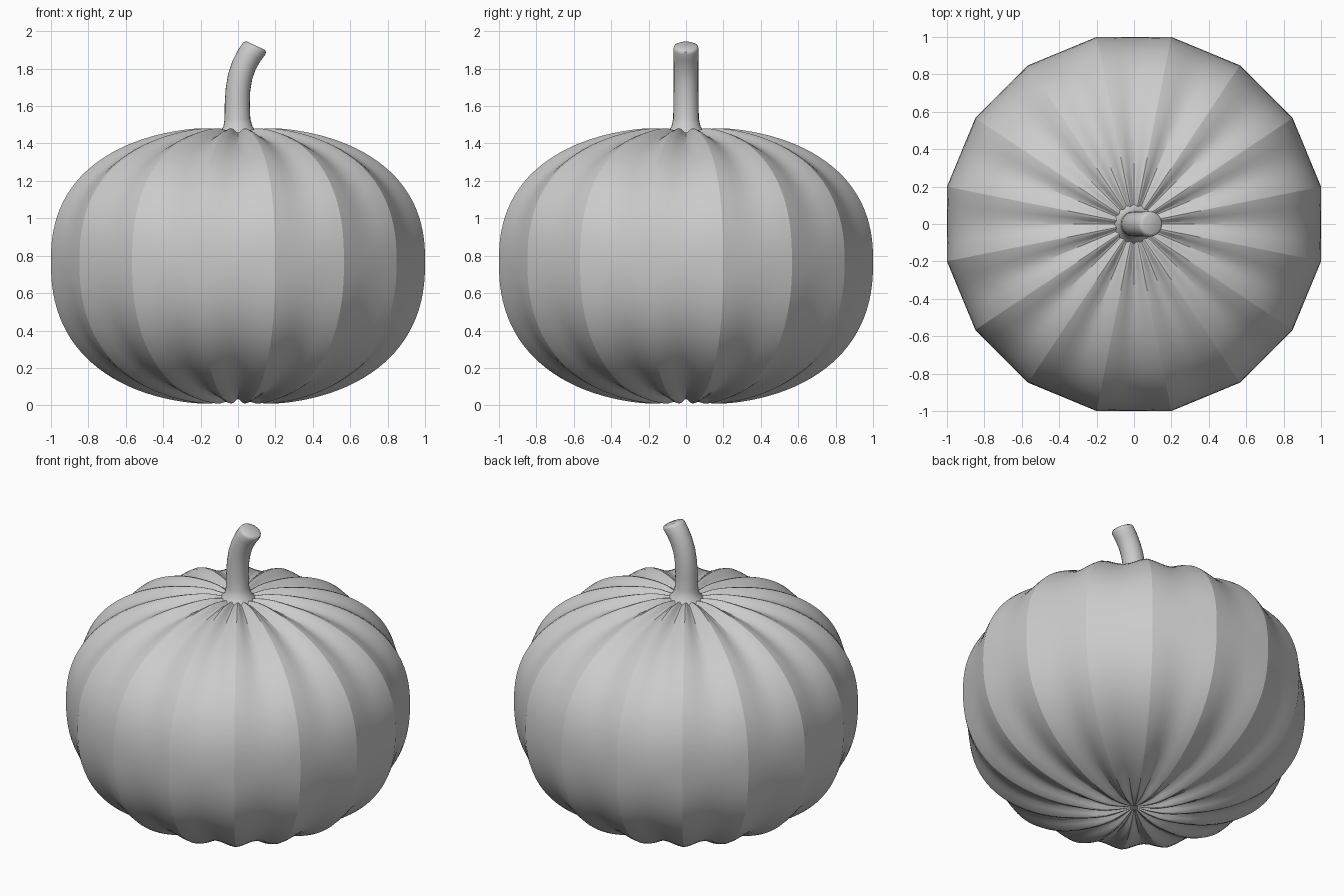
import bpy, bmesh, math
from mathutils import Vector

if "Cube" in bpy.data.objects:
    bpy.data.objects.remove(bpy.data.objects["Cube"])

def skin(name, rings, sharp):
    """Loft closed rings of points, cap both ends, shade smooth."""
    bm = bmesh.new()
    loops = [[bm.verts.new(p) for p in ring] for ring in rings]
    n = len(loops[0])
    for a, b in zip(loops, loops[1:]):
        for i in range(n):
            j = (i + 1) % n
            bm.faces.new((a[i], a[j], b[j], b[i]))
    bm.faces.new(loops[0][::-1])
    bm.faces.new(loops[-1])
    bmesh.ops.recalc_face_normals(bm, faces=bm.faces)
    mesh = bpy.data.meshes.new(name)
    bm.to_mesh(mesh)
    bm.free()
    obj = bpy.data.objects.new(name, mesh)
    bpy.context.collection.objects.link(obj)
    bpy.ops.object.select_all(action='DESELECT')
    bpy.context.view_layer.objects.active = obj
    obj.select_set(True)
    bpy.ops.object.shade_smooth_by_angle(angle=math.radians(sharp))
    return obj

# Pumpkin body: 16 flat-sided ribs at the waist, grooves deepening to the poles
RIBS, STEPS, LEVELS = 16, 8, 56
HALF = math.pi / RIBS
POWER = 2 / 2.35

def body_ring(t):
    c, s = math.cos(t), math.sin(t)
    r = 1.02 * c ** POWER
    z = 0.77 + math.copysign(abs(s) ** POWER, s) * (0.72 if s > 0 else 0.77)
    z -= math.copysign(0.04, s) * math.exp(-(r / 0.12) ** 2)
    depth = 0.034 * abs(s) * min(1, r / 0.25)
    ring = []
    for i in range(RIBS * STEPS):
        u = (i % STEPS) / STEPS * 2 - 1          # -1, 1 on a ridge; 0 in a groove
        ang = (2 * (i // STEPS) + u) * HALF
        groove = depth * (1 + math.cos(u * math.pi)) / 2
        rr = r * math.cos(HALF) / math.cos(u * HALF) - groove * c
        ring.append((rr * math.cos(ang), rr * math.sin(ang), z - groove * s))
    return ring

limit = math.pi / 2 - 0.012
skin("pumpkin_body",
     [body_ring(-limit + 2 * limit * k / LEVELS) for k in range(LEVELS + 1)], 20)

# Curved stem with flared foot: x, z, radius, tilt in degrees
STEM = [(0, 1.43, 0.125, 0), (0, 1.465, 0.098, 0), (0, 1.49, 0.078, 0),
        (-0.003, 1.53, 0.069, 0), (-0.004, 1.61, 0.067, 1), (0.0, 1.69, 0.066, 6),
        (0.012, 1.76, 0.066, 13), (0.033, 1.82, 0.066, 20), (0.06, 1.87, 0.067, 25),
        (0.085, 1.905, 0.068, 26), (0.092, 1.917, 0.064, 25), (0.095, 1.923, 0.052, 25)]

def stem_ring(x, z, r, tilt):
    across = Vector((math.cos(math.radians(tilt)), 0, -math.sin(math.radians(tilt))))
    return [Vector((x, 0, z)) + across * r * math.cos(a) + Vector((0, r * math.sin(a), 0))
            for a in (2 * math.pi * i / 24 for i in range(24))]

skin("stem", [stem_ring(*row) for row in STEM], 50)
